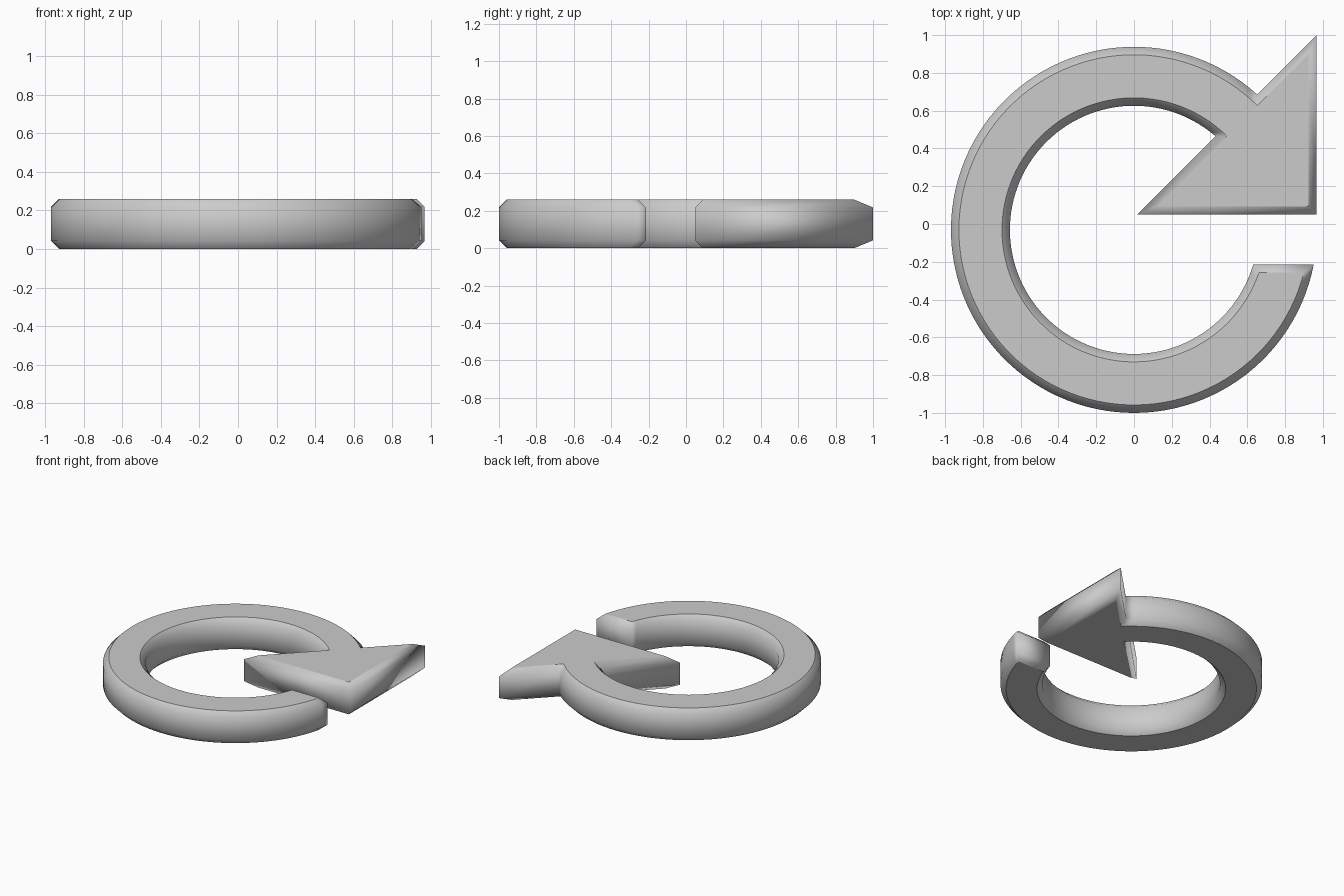
import bpy
import bmesh
import math

if "Cube" in bpy.data.objects:
    bpy.data.objects.remove(bpy.data.objects["Cube"])

CY = -0.031              # ring centre in y
R_OUT, R_IN = 0.969, 0.657
HEIGHT, CHAMFER = 0.26, 0.042
SEGS = 96


def arc(radius, a0, a1):
    return [(radius * math.cos(a0 + (a1 - a0) * i / SEGS),
             CY + radius * math.sin(a0 + (a1 - a0) * i / SEGS))
            for i in range(SEGS + 1)]


def outline(d):
    """Arrow outline moved inwards by d, with the same point count for any d."""
    right, low, tail = 0.967 - d, 0.05 + d, -0.215 - d
    k = 0.033 - d * math.sqrt(2)          # slanted back of the head: y = x + k

    def span(radius):
        # angles where the circle meets the head and the tail end
        head = math.pi / 4 + math.asin((k - CY) / (math.sqrt(2) * radius))
        end = 2 * math.pi + math.asin((tail - CY) / radius)
        return head, end

    h_out, e_out = span(R_OUT - d)
    h_in, e_in = span(R_IN + d)
    return (arc(R_OUT - d, h_out, e_out) + arc(R_IN + d, e_in, h_in)
            + [(low - k, low), (right, low), (right, right + k)])


# Stack four outlines: chamfered bottom, upright wall, chamfered top
bm = bmesh.new()
levels = [(CHAMFER, 0), (0, CHAMFER), (0, HEIGHT - CHAMFER), (CHAMFER, HEIGHT)]
rings = [[bm.verts.new((x, y, z)) for x, y in outline(d)] for d, z in levels]
n = len(rings[0])
for lower, upper in zip(rings, rings[1:]):
    for i in range(n):
        j = (i + 1) % n
        bm.faces.new((lower[i], lower[j], upper[j], upper[i])).smooth = True

# Flat caps with sharp borders
for cap in (bm.faces.new(rings[0][::-1]), bm.faces.new(rings[-1])):
    cap.smooth = False
    for edge in cap.edges:
        edge.smooth = False
bmesh.ops.recalc_face_normals(bm, faces=bm.faces)

mesh = bpy.data.meshes.new("circular_arrow")
bm.to_mesh(mesh)
bm.free()
bpy.context.collection.objects.link(bpy.data.objects.new("circular_arrow", mesh))
